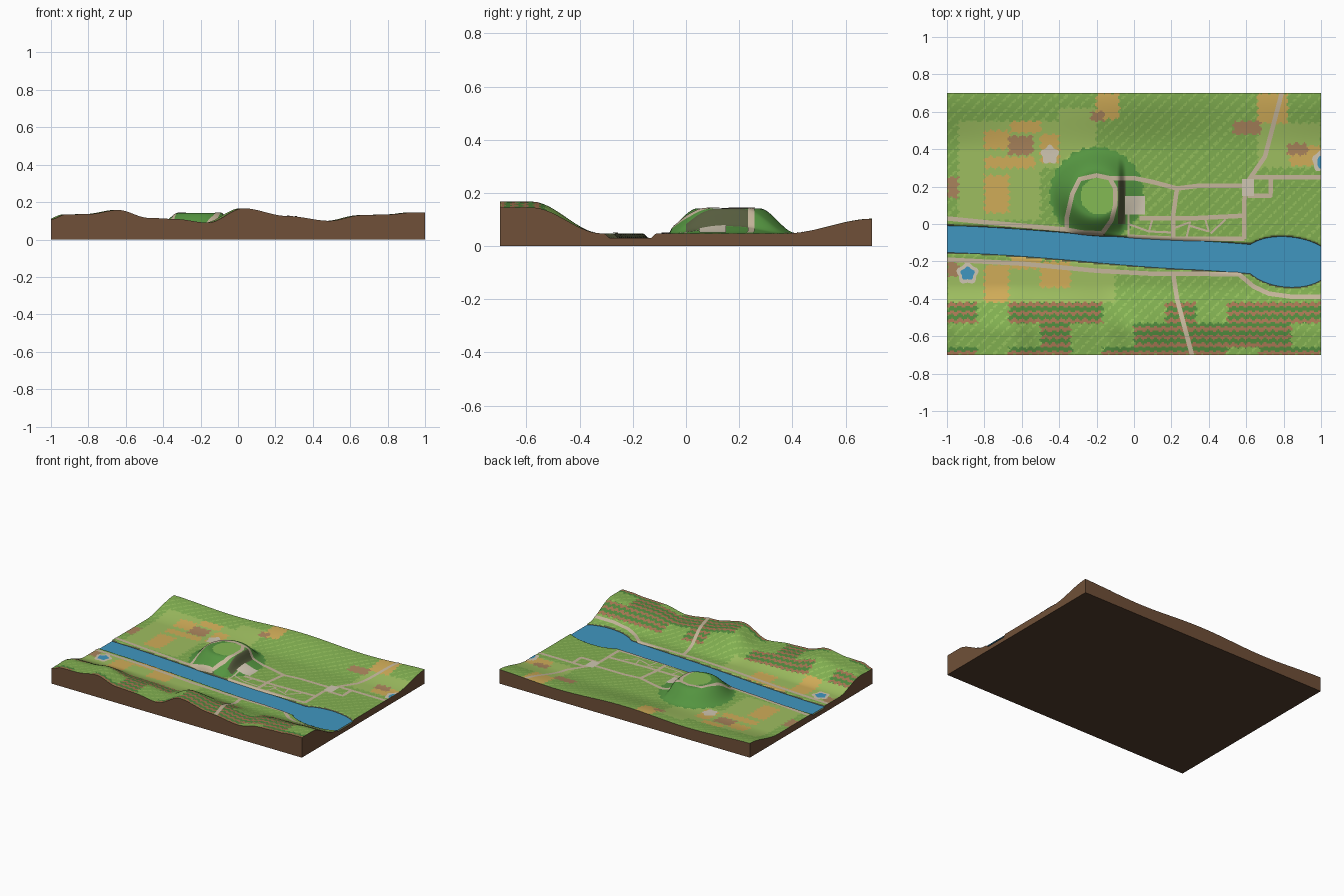
import bpy, bmesh, math
from mathutils import Vector

if "Cube" in bpy.data.objects:
    bpy.data.objects.remove(bpy.data.objects["Cube"])

NX, NY, WATER = 260, 182, 0.041


def material(name, rgb):
    m = bpy.data.materials.new(name)
    m.diffuse_color = [((c / 255 + 0.055) / 1.055) ** 2.4 for c in rgb] + [1]
    m.use_nodes = True
    m.node_tree.nodes["Principled BSDF"].inputs["Base Color"].default_value = m.diffuse_color
    return m


def make_object(name, bm, mats):
    me = bpy.data.meshes.new(name)
    bm.to_mesh(me)
    bm.free()
    for m in mats:
        me.materials.append(m)
    ob = bpy.data.objects.new(name, me)
    bpy.context.collection.objects.link(ob)
    return ob


def smooth(a, b, v):
    t = min(1, max(0, (v - a) / (b - a)))
    return t * t * (3 - 2 * t)


def lookup(pts, x):
    x = min(pts[-1][0], max(pts[0][0], x))
    for (x0, v0), (x1, v1) in zip(pts, pts[1:]):
        if x <= x1:
            return v0 + (v1 - v0) * smooth(x0, x1, x)


# ---- landform: river course, southern ridge, northern rise, table hill ----
RIDGE = [(-1, .108), (-.92, .134), (-.8, .136), (-.64, .158), (-.48, .116), (-.34, .11), (-.16, .09),
         (.03, .167), (.26, .126), (.49, .10), (.66, .13), (.82, .135), (.92, .144), (1, .145)]


def river(x):
    centre = -0.08 - 0.09 * smooth(-1.1, 0.5, x) - 0.04 * smooth(.3, 1, x)
    half = 0.07 + 0.006 * smooth(-.5, .5, x)
    e = 1 - ((x - 0.82) / 0.24) ** 2
    if e > 0:
        half = max(half, 0.133 * math.sqrt(e))
    return centre, half


def height(x, y):
    z = 0.048
    z += smooth(-.32, -.58, y) * (lookup(RIDGE, x + .15 * (y + .7)) - .048)
    z += smooth(.38, .7, y) * (0.045 + 0.01 * math.sin(6 * x + 1.5))
    r = math.hypot(x + .2, y - .16)
    hill = smooth(.255, .115, r)
    cliff = smooth(-.045, -.085, x)
    if x > -.1:
        hill *= cliff + (1 - cliff) * .35
    z = max(z, z + hill * (.142 - z))
    c, h = river(x)
    return z + (0.03 - z) * smooth(.012, -.012, abs(y - c) - h)


# ---- colours ----
COL = {
    'soil': (112, 80, 56), 'under': (84, 60, 44), 'grass': (128, 174, 80), 'stripe': (147, 190, 92),
    'meadow': (158, 190, 96), 'gold': (208, 172, 88), 'plough': (170, 132, 92), 'wood': (84, 148, 64),
    'vine': (78, 136, 60), 'vine_soil': (166, 116, 82), 'crown': (132, 186, 84), 'bank': (88, 92, 62),
    'cliff': (86, 92, 62), 'street': (198, 182, 155), 'plaza': (208, 198, 178), 'water': (64, 150, 192)}
MAT = {k: material(k, v) for k, v in COL.items()}
IDX = {k: i for i, k in enumerate(COL)}

# fields as x0, x1, y0, y1
VINES = [(-1, -.84, -.53, -.42), (-.67, -.17, -.53, -.42), (.17, .33, -.53, -.42), (.5, 1, -.53, -.42),
         (-.5, -.34, -.66, -.53), (0, .84, -.66, -.53), (-1, -.84, -.7, -.66), (-.67, -.33, -.7, -.66),
         (-.17, .5, -.7, -.66), (.67, 1, -.7, -.66)]
PLOUGH = [(-.67, -.54, .37, .47), (.53, .68, .48, .55), (.82, .93, .37, .43), (-.23, -.16, .55, .6),
          (-1, -.94, .14, .25), (-1, -.94, -.28, -.2)]
GOLD = [(-.66, -.5, .49, .55), (-.8, -.53, .3, .36), (-.8, -.67, .06, .26), (-.2, -.08, .56, .7),
        (.66, .82, .54, .7), (-.5, -.4, .33, .48), (-.66, -.5, -.24, -.16), (-.8, -.67, -.42, -.22),
        (-.5, -.34, -.34, -.2), (.83, 1, .31, .42), (-.8, -.67, .4, .5)]
MEADOW = [(-.94, -.5, .02, .55), (-.5, -.2, .3, .55), (-.66, -.1, -.42, -.2), (-1, -.66, -.42, -.2),
          (.66, 1, .3, .54), (-.4, -.2, .55, .62)]


def inside(rects, x, y):
    return any(a <= x <= b and c <= y <= d for a, b, c, d in rects)


def colour(x, y):
    c, h = river(x)
    if abs(y - c) < h + .008:
        return 'bank'
    jx, jy = x + .007 * math.sin(y * 170), y + .006 * math.sin(x * 150)
    dx, dy = x + .2, y - .16
    r = math.hypot(dx, dy) + .006 * math.sin(26 * math.atan2(dy, dx))
    if r < .25:
        if -.085 < x < -.045 and 0 < y < .25:
            return 'cliff'
        return 'crown' if math.hypot(x + .185, y - .15) < .1 else 'wood'
    if inside(VINES, jx, jy):
        return 'vine_soil' if (jy + .7) % .043 < .02 else 'vine'
    for name, rects in (('plough', PLOUGH), ('gold', GOLD), ('meadow', MEADOW)):
        if inside(rects, jx, jy):
            return name
    return 'stripe' if (x - y) % .062 < .016 and (x + y) % .05 < .036 else 'grass'


# ---- terrain block ----
bm = bmesh.new()
rows = []
for j in range(NY + 1):
    y = -.7 + 1.4 * j / NY
    rows.append([bm.verts.new((x, y, height(x, y))) for x in (-1 + 2 * i / NX for i in range(NX + 1))])
for j in range(NY):
    for i in range(NX):
        f = bm.faces.new((rows[j][i], rows[j][i + 1], rows[j + 1][i + 1], rows[j + 1][i]))
        m = f.calc_center_median()
        f.material_index = IDX[colour(m.x, m.y)]
        f.smooth = True
rim = rows[0] + [r[-1] for r in rows[1:]] + rows[-1][-2::-1] + [r[0] for r in rows[-2:0:-1]]
low = [bm.verts.new((v.co.x, v.co.y, 0)) for v in rim]
for k in range(len(rim)):
    n = (k + 1) % len(rim)
    bm.faces.new((rim[k], low[k], low[n], rim[n])).material_index = IDX['soil']
bm.faces.new(low[::-1]).material_index = IDX['under']
for e in bm.edges:
    if any(not f.smooth for f in e.link_faces):
        e.smooth = False
bmesh.ops.recalc_face_normals(bm, faces=bm.faces)
make_object('terrain', bm, MAT.values())


# ---- draped sheets: ribbons along paths, discs and squares ----
def strip(bm, pairs):
    vs = [[bm.verts.new(p) for p in pr] for pr in pairs]
    for a, b in zip(vs, vs[1:]):
        for k in range(len(a) - 1):
            bm.faces.new((a[k], b[k], b[k + 1], a[k + 1])).smooth = True


def drape(x, y, lift):
    x, y = min(1, max(-1, x)), min(.7, max(-.7, y))
    return (x, y, height(x, y) + lift)


def ribbon(bm, pts, w, lift=.0022):
    path = []
    for a, b in zip(pts, pts[1:]):
        a, b = Vector(a), Vector(b)
        n = max(1, int((b - a).length / .008))
        path += [a.lerp(b, k / n) for k in range(n)]
    path.append(Vector(pts[-1]))
    out = []
    for k, p in enumerate(path):
        d = (path[min(k + 2, len(path) - 1)] - path[max(k - 2, 0)]).normalized()
        side = Vector((d.y, -d.x)) * w / 2
        out.append([drape(*(p + side * s), lift) for s in (1, .33, -.33, -1)])
    strip(bm, out)


def patch(bm, x, y, rx, ry, lift, round_=False, wob=0):
    if round_:
        ring = []
        for k in range(33):
            a = k * math.tau / 32
            s = 1 + wob * math.sin(5 * a)
            ring.append([drape(x + t * s * rx * math.cos(a), y + t * s * ry * math.sin(a), lift) for t in (1, .5, .01)])
        strip(bm, ring)
    else:
        strip(bm, [[drape(x + rx * (k / 4 - 1), y - ry * (j / 4 - 1), lift) for j in range(9)] for k in range(9)])


# streets and quays
ROADS = [
    [(-1, .03), (-.8, .01), (-.36, -.03), (-.28, -.045), (-.17, -.05), (-.12, .02), (-.1, .1), (-.1, .19), (-.13, .245)],
    [(-.36, -.03), (-.36, .03), (-.33, .16), (-.29, .24), (-.2, .26), (-.13, .245), (0, .245), (.1, .225),
     (.23, .19), (.35, .205), (.6, .205)],
    [(-.03, -.068), (.2, -.078), (.59, -.08)], [(.03, .03), (.3, .03), (.6, .045)],
    [(.23, .19), (.21, .05), (.21, -.075)], [(.61, .2), (.59, .13), (.59, -.08)],
    [(.62, .25), (1, .25)], [(.61, .15), (.73, .15), (.73, .25)], [(.61, .23), (.7, .36), (.79, .7)],
    [(-1, -.19), (-.6, -.212), (-.2, -.25), (.1, -.266), (.56, -.268), (.64, -.335), (.72, -.372), (.85, -.39), (1, -.39)],
    [(.21, -.27), (.23, -.4), (.31, -.7)]]
LANES = [[(-.03, .05), (-.03, -.068)], [(-.03, 0), (.08, -.04), (.2, -.045)], [(.22, -.02), (.3, .01), (.28, -.075)],
         [(.3, -.01), (.4, -.04), (.38, .03)], [(.41, -.05), (.49, .025)], [(.1, .03), (.08, -.04)]]
bm = bmesh.new()
for p in ROADS:
    ribbon(bm, p, .024)
for p in LANES:
    ribbon(bm, p, .011, .0018)
make_object('streets', bm, [MAT['street']])

# squares and sandy pond rims
bm = bmesh.new()
patch(bm, .005, .1, .053, .05, .003)
patch(bm, .61, .195, .032, .045, .003)
patch(bm, -.89, -.265, .055, .055, .002, True, .12)
patch(bm, -.45, .37, .045, .048, .002, True, .15)
patch(bm, 1, .335, .045, .055, .002, True, .1)
make_object('plazas', bm, [MAT['plaza']])

# ponds
bm = bmesh.new()
patch(bm, -.89, -.265, .036, .034, .0035, True, .12)
patch(bm, 1, .33, .02, .035, .0035, True)
make_object('ponds', bm, [MAT['water']])

# river with lake
bm = bmesh.new()
cols = []
for k in range(201):
    x = -1 + k / 100
    c, h = river(x)
    cols.append([(x, c - h - .002, WATER), (x, c + h + .002, WATER)])
strip(bm, cols)
bmesh.ops.recalc_face_normals(bm, faces=bm.faces)
for f in bm.faces:
    if f.normal.z < 0:
        f.normal_flip()
make_object('river', bm, [MAT['water']])

# sheets face upward
for name in ('streets', 'plazas', 'ponds'):
    me = bpy.data.objects[name].data
    bm = bmesh.new()
    bm.from_mesh(me)
    bm.normal_update()
    bmesh.ops.reverse_faces(bm, faces=[f for f in bm.faces if f.normal.z < 0])
    bm.to_mesh(me)
    bm.free()
